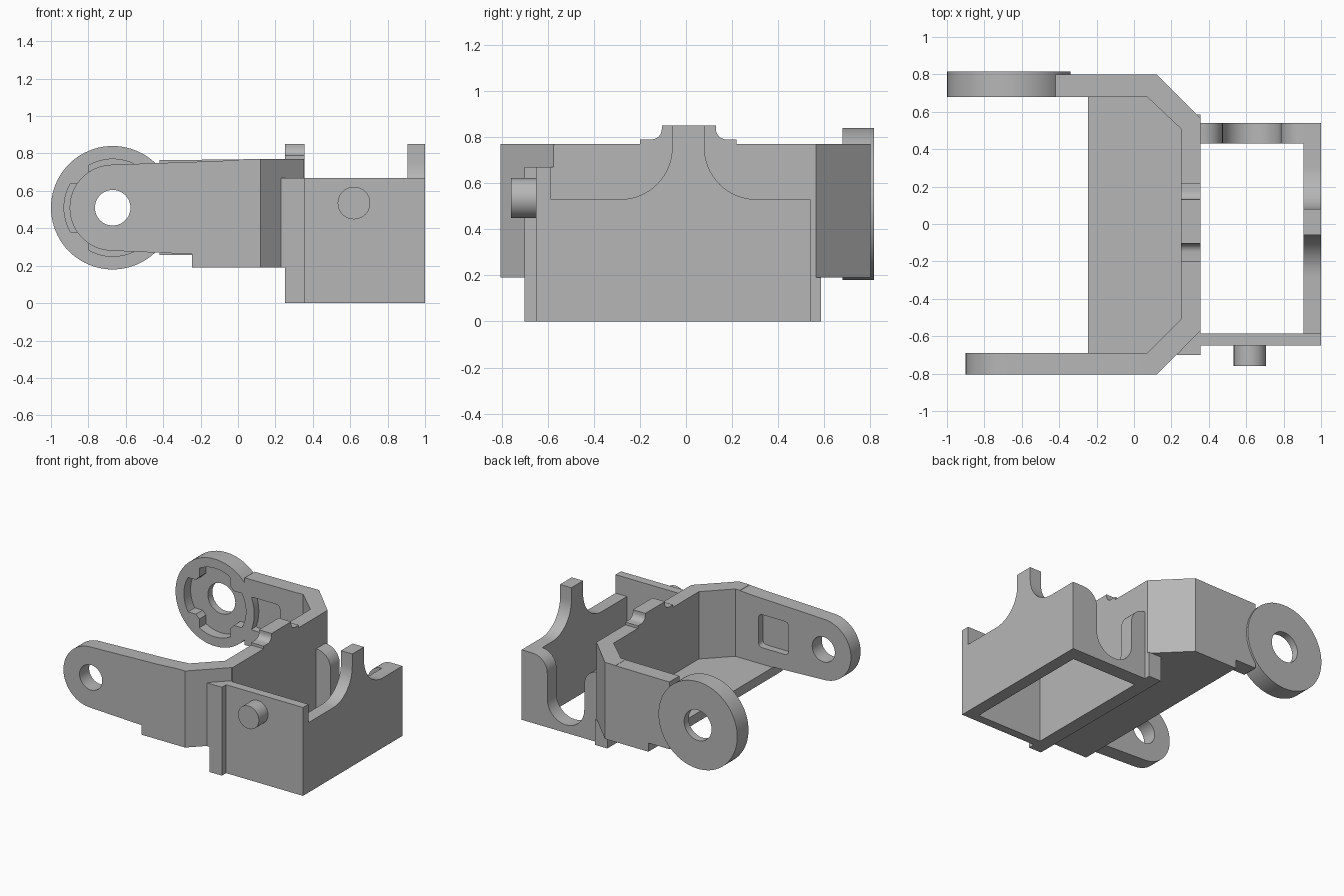
import bpy, bmesh
from math import cos, sin, pi, radians, hypot, asin
from mathutils import Vector

if "Cube" in bpy.data.objects:
    bpy.data.objects.remove(bpy.data.objects["Cube"])

grey = bpy.data.materials.new("plain grey")
grey.use_nodes = True
grey.diffuse_color = (0.47, 0.47, 0.47, 1)
grey.node_tree.nodes["Principled BSDF"].inputs["Base Color"].default_value = grey.diffuse_color


def prism(name, pts, axis, lo, hi):
    """Extrude a 2D outline along an axis: x uses (y,z), y uses (x,z), z uses (x,y)."""
    place = {"x": lambda a, b, d: (d, a, b),
             "y": lambda a, b, d: (a, d, b),
             "z": lambda a, b, d: (a, b, d)}[axis]
    bm = bmesh.new()
    base = bm.faces.new([bm.verts.new(place(a, b, lo)) for a, b in pts])
    out = bmesh.ops.extrude_face_region(bm, geom=[base])
    moved = [v for v in out["geom"] if isinstance(v, bmesh.types.BMVert)]
    bmesh.ops.translate(bm, verts=moved, vec=Vector(place(0, 0, hi - lo)))
    bmesh.ops.recalc_face_normals(bm, faces=bm.faces)
    mesh = bpy.data.meshes.new(name)
    bm.to_mesh(mesh)
    bm.free()
    mesh.materials.append(grey)
    ob = bpy.data.objects.new(name, mesh)
    bpy.context.collection.objects.link(ob)
    return ob


def activate(ob):
    bpy.ops.object.select_all(action="DESELECT")
    ob.select_set(True)
    bpy.context.view_layer.objects.active = ob


def cut(ob, cutter):
    mod = ob.modifiers.new("cut", "BOOLEAN")
    mod.operation, mod.solver, mod.object = "DIFFERENCE", "EXACT", cutter
    activate(ob)
    bpy.ops.object.modifier_apply(modifier=mod.name)
    bpy.data.objects.remove(cutter)


def arc(c, r, a0, a1, n=16):
    return [(c[0] + r * cos(radians(a0 + (a1 - a0) * i / n)),
             c[1] + r * sin(radians(a0 + (a1 - a0) * i / n))) for i in range(n + 1)]


def circle(c, r, n=64):
    return arc(c, r, 0, 360, n)[:-1]


def rect(a0, b0, a1, b1):
    return [(a0, b0), (a1, b0), (a1, b1), (a0, b1)]


def rounded(c, half, r):
    pts = []
    for k, (sx, sy) in enumerate([(1, 1), (-1, 1), (-1, -1), (1, -1)]):
        corner = (c[0] + sx * (half - r), c[1] + sy * (half - r))
        pts += arc(corner, r, 90 * k, 90 * k + 90, 5)
    return pts


PIVOT = (-0.67, 0.51)
POCKET = (-0.25, 0.51)
JOIN = 0.03
STEP = -0.245

# Chamfered yoke joining the two arms
prism("yoke", [(JOIN, 0.80), (0.12, 0.80), (0.355, 0.565), (0.355, -0.57), (0.12, -0.805),
               (JOIN, -0.805), (JOIN, -0.69), (0.07, -0.69), (0.25, -0.51),
               (0.25, 0.51), (0.07, 0.68), (JOIN, 0.68)], "z", 0.19, 0.77)
prism("yoke_floor", [(STEP, -0.69), (0.07, -0.69), (0.25, -0.51), (0.25, 0.51),
                     (0.07, 0.68), (STEP, 0.68)], "z", 0.19, 0.26)

# Front arm with rounded end, pivot hole and inner pocket
arm = prism("front_arm", [(JOIN, 0.19), (JOIN, 0.768), (-0.1, 0.76)]
            + arc(PIVOT, 0.23, 92, 268, 40) + [(STEP, 0.262), (STEP, 0.19)],
            "y", -0.805, -0.69)
cut(arm, prism("hole_cutter", circle(PIVOT, 0.095), "y", -1, -0.5))
cut(arm, prism("pocket_cutter", rounded(POCKET, 0.125, 0.03), "y", -0.745, -0.5))

# Back arm
arm = prism("back_arm", [(JOIN, 0.19), (JOIN, 0.768), (-0.42, 0.765), (-0.42, 0.256),
                         (STEP, 0.256), (STEP, 0.19)], "y", 0.68, 0.80)
cut(arm, prism("pocket_cutter", rounded(POCKET, 0.125, 0.03), "y", 0.5, 0.735))
cut(arm, prism("disc_cutter", circle(PIVOT, 0.32), "y", 0.5, 1))

# Bearing disc with a four-lobed socket on its inner side
disc = prism("bearing_disc", circle(PIVOT, 0.33, 80), "y", 0.68, 0.815)
lobes = []
R_OUT, R_IN, HALF = 0.26, 0.205, 0.13
spread = asin(HALF / R_OUT) * 180 / pi
inner = asin(HALF / R_IN) * 180 / pi
for k in range(4):
    lobes += arc(PIVOT, R_OUT, 90 * k - spread, 90 * k + spread, 12)
    lobes += arc(PIVOT, R_IN, 90 * k + inner, 90 * k + 90 - inner, 4)
cut(disc, prism("socket_cutter", lobes, "y", 0.5, 0.76))
cut(disc, prism("hole_cutter", circle(PIVOT, 0.115), "y", 0.5, 1))

# Middle wall with stepped crown
prism("middle_wall", [(-0.70, 0), (0.585, 0), (0.585, 0.19), (0.55, 0.19), (0.55, 0.768),
                      (0.22, 0.768), (0.22, 0.79)]
      + arc((0.175, 0.835), 0.045, 270, 180, 8) + [(0.13, 0.85), (-0.105, 0.85)]
      + arc((-0.15, 0.835), 0.045, 0, -90, 8)
      + [(-0.20, 0.79), (-0.20, 0.768), (-0.575, 0.768), (-0.575, 0.67), (-0.70, 0.67)],
      "x", 0.25, 0.355)
prism("corner_post", [(0.23, -0.70), (0.355, -0.70), (0.355, -0.57)], "z", 0.19, 0.67)

# Open box: front wall, end wall with filleted post, scooped back wall
prism("front_wall", rect(0.355, 0, 1.0, 0.67), "y", -0.65, -0.585)
prism("end_wall", [(-0.585, 0), (0.54, 0), (0.54, 0.53)]
      + arc((0.305, 0.755), 0.225, 270, 180) + [(0.08, 0.85), (-0.06, 0.85)]
      + arc((-0.285, 0.755), 0.225, 0, -90) + [(-0.585, 0.53)], "x", 0.905, 1.0)
MID = 0.63
half = arc((MID, 0.215), 0.155, 270, 360, 12) + arc((MID + 0.275, 0.41), 0.12, 180, 90, 10)
mirrored = [(2 * MID - a, b) for a, b in reversed(half)]
prism("back_wall", [(0.905, 0), (0.355, 0)] + mirrored + half[1:], "y", 0.43, 0.54)

# Round peg on the front wall
prism("peg", circle((0.62, 0.535), 0.087, 48), "y", -0.76, -0.64)

for ob in list(bpy.context.collection.objects):
    if ob.type == "MESH" and grey.name in ob.data.materials:
        activate(ob)
        bpy.ops.object.shade_smooth_by_angle(angle=radians(30))
